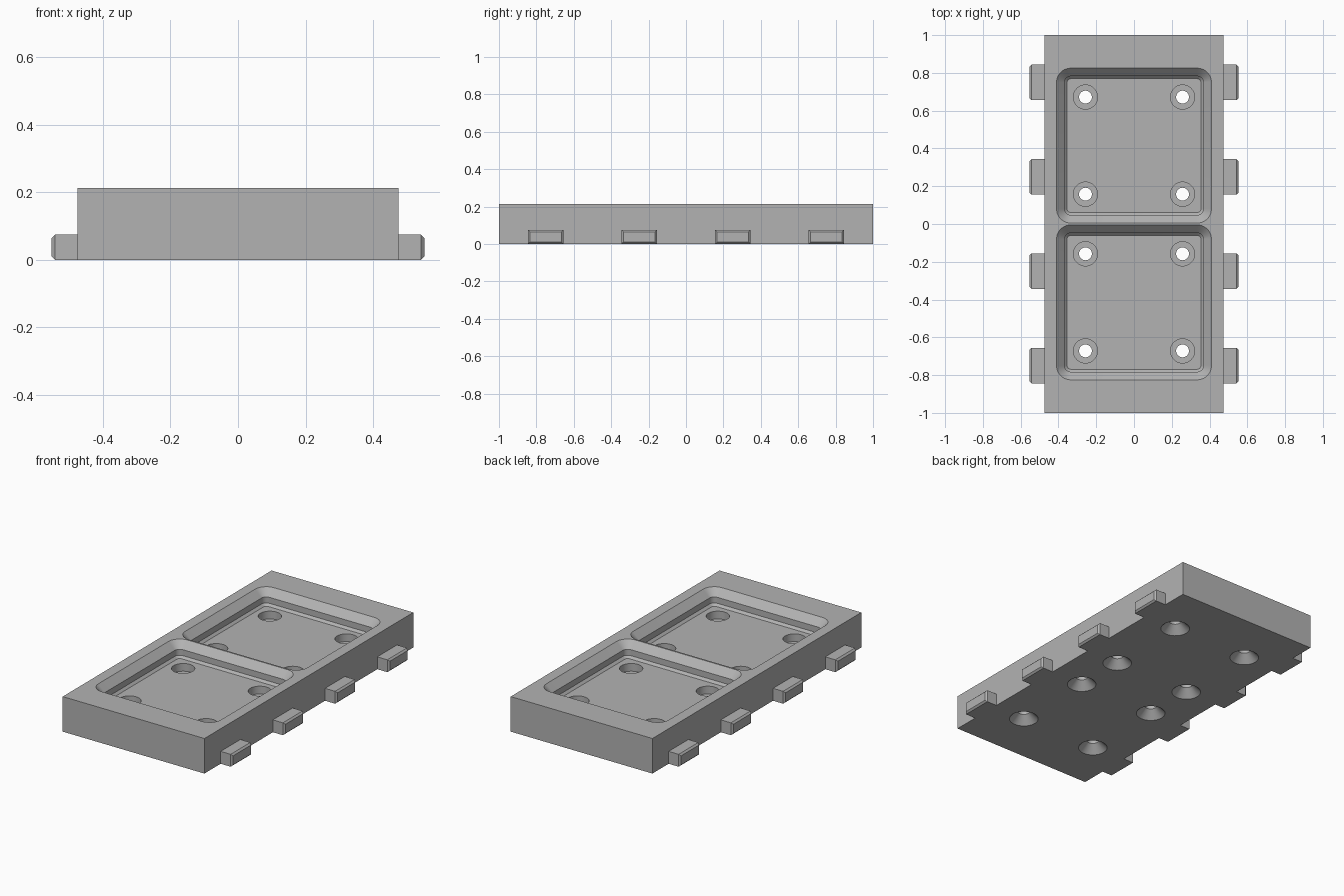
import bpy, bmesh, math

cube = bpy.data.objects.get("Cube")
if cube:
    bpy.data.objects.remove(cube, do_unlink=True)

grey = bpy.data.materials.new("grey plastic")
grey.use_nodes = True
colour = (0.45, 0.45, 0.45, 1)
grey.diffuse_color = colour
grey.node_tree.nodes["Principled BSDF"].inputs["Base Color"].default_value = colour

HEIGHT, HALF_W = 0.2125, 0.475
PITCH, HOLE = 0.83, 0.257


def make_object(name, bm):
    bmesh.ops.recalc_face_normals(bm, faces=bm.faces[:])
    mesh = bpy.data.meshes.new(name)
    bm.to_mesh(mesh)
    bm.free()
    mesh.materials.append(grey)
    obj = bpy.data.objects.new(name, mesh)
    bpy.context.collection.objects.link(obj)
    return obj


def box(name, lo, hi):
    bm = bmesh.new()
    bmesh.ops.create_cube(bm, size=1)
    for v in bm.verts:
        v.co = [l if c < 0 else h for c, l, h in zip(v.co, lo, hi)]
    return make_object(name, bm)


def loft(bm, rings):
    """Join closed rings of points into a capped solid."""
    loops = [[bm.verts.new(p) for p in ring] for ring in rings]
    n = len(loops[0])
    for a, b in zip(loops, loops[1:]):
        for i in range(n):
            j = (i + 1) % n
            bm.faces.new((a[i], a[j], b[j], b[i]))
    bm.faces.new(loops[0][::-1])
    bm.faces.new(loops[-1])


def rounded_square(cy, half, radius, z, steps=10):
    pts = []
    for q, (sx, sy) in enumerate([(1, 1), (-1, 1), (-1, -1), (1, -1)]):
        for k in range(steps + 1):
            a = (q + k / steps) * math.pi / 2
            pts.append((sx * (half - radius) + radius * math.cos(a),
                        cy + sy * (half - radius) + radius * math.sin(a), z))
    return pts


def circle(cx, cy, r, z, n=48):
    return [(cx + r * math.cos(2 * math.pi * i / n),
             cy + r * math.sin(2 * math.pi * i / n), z) for i in range(n)]


# Solid block
plate = box("base_plate", (-HALF_W, -1, 0), (HALF_W, 1, HEIGHT))

# Stepped pockets: lower chamfer, straight wall, upper chamfer
pockets = bmesh.new()
profile = [(0.354, 0.12), (0.3675, 0.1338), (0.3675, 0.17), (0.41, HEIGHT), (0.41, HEIGHT + 0.05)]
for cy in (-PITCH / 2, PITCH / 2):
    loft(pockets, [rounded_square(cy, h, h - 0.335, z) for h, z in profile])

# Magnet recesses, through holes and countersinks
holes = bmesh.new()
bore = [(0.092, -0.01), (0.034, 0.048), (0.034, 0.073), (0.064, 0.073), (0.064, 0.15)]
for cy in (-PITCH / 2, PITCH / 2):
    for sx in (-1, 1):
        for sy in (-1, 1):
            loft(holes, [circle(sx * HOLE, cy + sy * HOLE, r, z) for r, z in bore])

cutters = [make_object("pocket_cutter", pockets), make_object("hole_cutter", holes)]
for cutter in cutters:
    cutter.hide_render = True
    mod = plate.modifiers.new("cut", "BOOLEAN")
    mod.operation = "DIFFERENCE"
    mod.solver = "EXACT"
    mod.object = cutter
bpy.context.view_layer.update()
cut_mesh = bpy.data.meshes.new_from_object(
    plate.evaluated_get(bpy.context.evaluated_depsgraph_get()))
plate.modifiers.clear()
plate.data = cut_mesh
for cutter in cutters:
    bpy.data.objects.remove(cutter, do_unlink=True)

# Side tabs with chamfered outer ends
for side, sx in (("left", 1), ("right", -1)):
    for i, cy in enumerate((-0.75, -0.25, 0.25, 0.75)):
        bm = bmesh.new()
        y, z = 0.0945, 0.075
        sections = [(HALF_W, 0), (0.542, 0), (0.552, 0.01)]
        loft(bm, [[(sx * x, cy - y + c, c), (sx * x, cy + y - c, c),
                   (sx * x, cy + y - c, z - c), (sx * x, cy - y + c, z - c)]
                  for x, c in sections])
        make_object(f"{side}_tab_{i + 1}", bm)

# Smooth the round walls, keep edges sharp
bpy.ops.object.select_all(action="DESELECT")
plate.select_set(True)
bpy.context.view_layer.objects.active = plate
bpy.ops.object.shade_smooth_by_angle(angle=math.radians(25))
